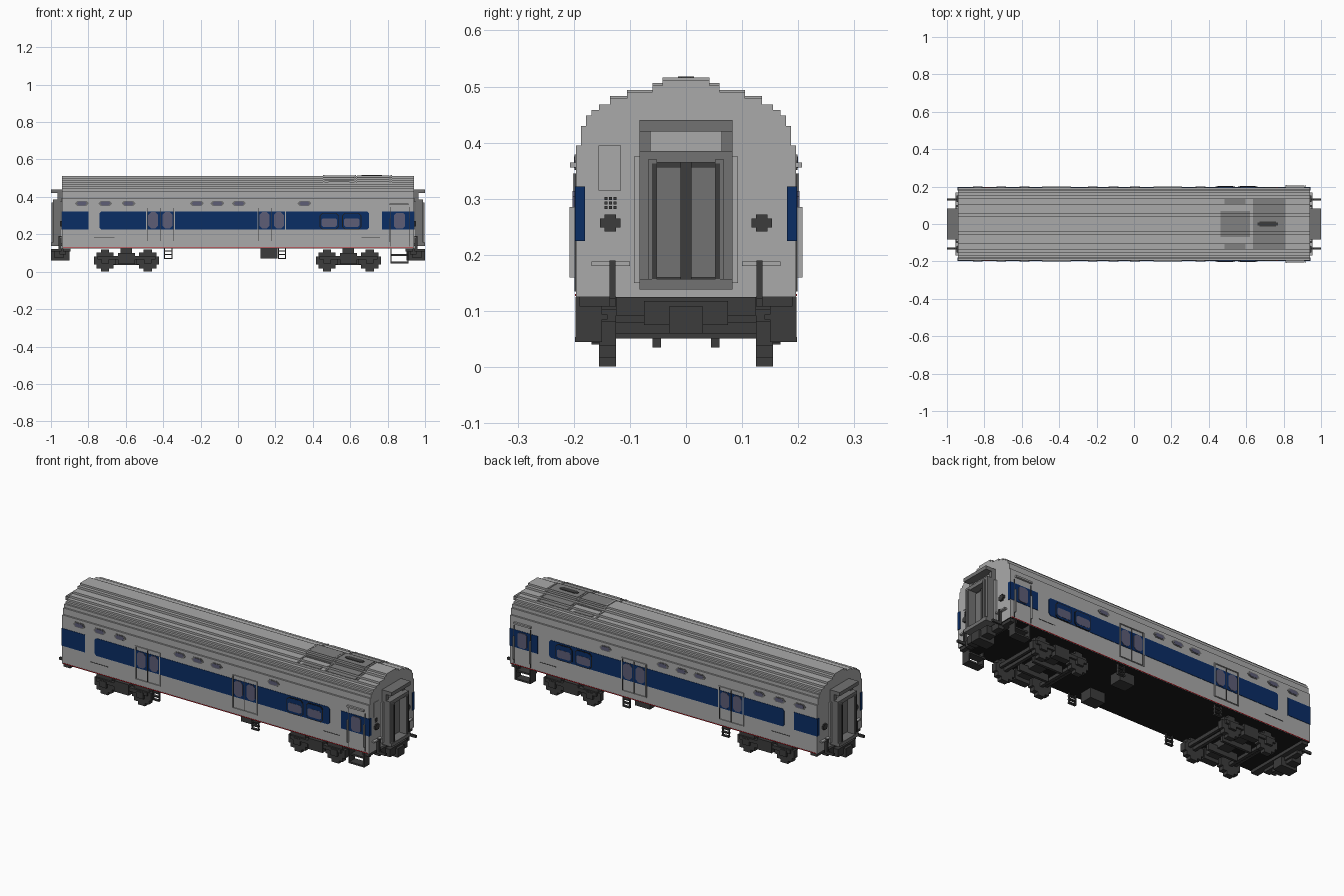
import bpy, bmesh, math

cube = bpy.data.objects.get("Cube")
if cube:
    bpy.data.objects.remove(cube, do_unlink=True)


def material(name, r, g, b):
    m = bpy.data.materials.new(name)
    m.use_nodes = True
    m.diffuse_color = (r, g, b, 1)
    m.node_tree.nodes["Principled BSDF"].inputs["Base Color"].default_value = (r, g, b, 1)
    return m


LIGHT = material("light grey", 0.40, 0.40, 0.40)
MID = material("mid grey", 0.17, 0.17, 0.17)
ROOF = material("roof panel grey", 0.22, 0.22, 0.22)
DARK = material("dark grey", 0.045, 0.045, 0.045)
BLACK = material("black", 0.011, 0.011, 0.011)
BLUE = material("deep blue", 0.003, 0.026, 0.13)
GLASS = material("violet glass", 0.11, 0.11, 0.18)
RED = material("red", 0.55, 0.005, 0.01)


def finish(name, bm, mats):
    bmesh.ops.recalc_face_normals(bm, faces=bm.faces)
    me = bpy.data.meshes.new(name)
    bm.to_mesh(me)
    bm.free()
    for m in mats:
        me.materials.append(m)
    ob = bpy.data.objects.new(name, me)
    bpy.context.collection.objects.link(ob)
    return ob


def add_prism(bm, pts, a, b, axis):
    """Extrude an outline from a to b; outline is (y,z) for x, (x,z) for y."""
    place = (lambda p, t: (t, p[0], p[1])) if axis == "x" else (lambda p, t: (p[0], t, p[1]))
    lo = [bm.verts.new(place(p, a)) for p in pts]
    hi = [bm.verts.new(place(p, b)) for p in pts]
    bm.faces.new(lo)
    bm.faces.new(hi[::-1])
    for i in range(len(pts)):
        j = (i + 1) % len(pts)
        bm.faces.new((lo[i], lo[j], hi[j], hi[i]))


def rect(u0, u1, v0, v1, c=0.0):
    """Rectangle outline with optional cut corners."""
    if not c:
        return [(u0, v0), (u1, v0), (u1, v1), (u0, v1)]
    return [(u0 + c, v0), (u1 - c, v0), (u1, v0 + c), (u1, v1 - c),
            (u1 - c, v1), (u0 + c, v1), (u0, v1 - c), (u0, v0 + c)]


def boxes(name, mat, items, flip_x=False, flip_y=False):
    """Joined boxes (x0,x1,y0,y1,z0,z1), repeated across the centre lines."""
    bm = bmesh.new()
    for x0, x1, y0, y1, z0, z1 in items:
        for sx in ((1, -1) if flip_x else (1,)):
            for sy in ((1, -1) if flip_y else (1,)):
                add_prism(bm, rect(sy * y0, sy * y1, z0, z1), sx * x0, sx * x1, "x")
    return finish(name, bm, [mat])


def plates(name, mat, outlines, y0, y1):
    """Flat outlines laid on both long sides."""
    bm = bmesh.new()
    for pts in outlines:
        for s in (1, -1):
            add_prism(bm, pts, s * y0, s * y1, "y")
    return finish(name, bm, [mat])


# Body shell with stepped roof
STEPS = [(0.196, 0.395), (0.187, 0.430), (0.178, 0.448), (0.168, 0.458), (0.155, 0.468),
         (0.135, 0.479), (0.105, 0.490), (0.060, 0.502), (0.042, 0.512)]


def roof_half(limit, lift):
    out, base = [], None
    for y, z in STEPS:
        if base is not None and y < limit:
            if not out:
                out.append((limit, base + lift))
            out += [(y, base + lift), (y, z + lift)]
        base = z
    return out


half = [(0.196, 0.125), (0.196, 0.395)] + roof_half(0.196, 0)
half = [p for i, p in enumerate(half) if i == 0 or p != half[i - 1]]
bm = bmesh.new()
add_prism(bm, half + [(-y, z) for y, z in reversed(half)], -0.94, 0.94, "x")
body = finish("body_shell", bm, [LIGHT, BLACK])
for f in body.data.polygons:
    f.material_index = 1 if f.normal.z < -0.5 else 0

# Roof equipment panels
for name, x0, x1, w in (("roof_panel_inner", 0.46, 0.62, 0.07), ("roof_panel_outer", 0.635, 0.81, 0.134)):
    bm = bmesh.new()
    top = roof_half(w, 0.003)
    add_prism(bm, [(w, 0.46)] + top + [(-y, z) for y, z in reversed(top)] + [(-w, 0.46)], x0, x1, "x")
    finish(name, bm, [ROOF])
boxes("roof_vents", ROOF, [(0.485, 0.595, 0.108, 0.134, 0.47, 0.482)], flip_y=True)
boxes("roof_exhaust", DARK, [(0.67, 0.76, -0.014, 0.014, 0.50, 0.518), (0.66, 0.77, -0.008, 0.008, 0.50, 0.518)])
boxes("roof_ribs", LIGHT, [(x, x + 0.008, a, b, 0.46, z) for x in (0.455, 0.623, 0.815)
                           for a, b, z in ((-0.042, 0.042, 0.516), (0.042, 0.06, 0.506), (-0.06, -0.042, 0.506),
                                           (0.06, 0.105, 0.494), (-0.105, -0.06, 0.494),
                                           (0.105, 0.135, 0.483), (-0.135, -0.105, 0.483))])

# Blue side band, wrapped round the corners
plates("side_band", BLUE, [rect(-0.941, -0.80, 0.225, 0.322), rect(-0.74, 0.70, 0.225, 0.322, 0.01),
                           rect(0.77, 0.941, 0.225, 0.322)], 0.19, 0.198)
boxes("corner_band", BLUE, [(0.935, 0.943, 0.18, 0.198, 0.225, 0.322)], True, True)

# Sliding doors
doors = (-0.415, 0.18)
frames, glass, seams = [], [], []
for c in doors:
    frames += [rect(c - 0.077, c - 0.072, 0.16, 0.345), rect(c + 0.072, c + 0.077, 0.16, 0.345),
               rect(c - 0.072, c + 0.072, 0.341, 0.345), rect(c - 0.072, c + 0.072, 0.16, 0.164)]
    glass += [rect(c - 0.065, c - 0.012, 0.232, 0.318, 0.014), rect(c + 0.012, c + 0.065, 0.232, 0.318, 0.014)]
    seams += [rect(c - 0.0015, c + 0.0015, 0.164, 0.341)]
    seams += [rect(c - 0.0725, c - 0.070, 0.164, 0.341), rect(c + 0.070, c + 0.0725, 0.164, 0.341)]
plates("door_frames", LIGHT, frames, 0.19, 0.201)
plates("door_windows", GLASS, glass, 0.19, 0.200)
plates("door_seams", DARK, seams, 0.19, 0.1995)

# Passenger windows and end door window
wide = ((0.437, 0.540), (0.557, 0.660))
plates("window_frames", BLACK, [rect(a, b, 0.225, 0.314, 0.014) for a, b in wide], 0.19, 0.2)
plates("window_surrounds", BLUE, [rect(a + 0.004, b - 0.004, 0.229, 0.310, 0.012) for a, b in wide], 0.19, 0.201)
plates("window_panes", GLASS, [rect(a + 0.010, b - 0.010, 0.240, 0.285, 0.008) for a, b in wide]
       + [rect(0.835, 0.892, 0.232, 0.314, 0.01)], 0.19, 0.202)
plates("end_door_seams", DARK, [rect(x, x + 0.003, 0.135, 0.345) for x in (0.812, 0.915)], 0.19, 0.199)

# Small upper windows
small = (-0.835, -0.71, -0.585, -0.22, -0.11, 0.005, 0.355)
plates("upper_window_frames", MID, [rect(x - 0.036, x + 0.036, 0.351, 0.379, 0.012) for x in small], 0.19, 0.1985)
plates("upper_window_panes", GLASS, [rect(x - 0.026, x + 0.026, 0.355, 0.375, 0.008) for x in small], 0.19, 0.200)

# Sill line, side handrails and louvre marks
plates("sill_line", RED, [rect(-0.935, 0.935, 0.127, 0.1305)], 0.19, 0.1975)
boxes("handrails", LIGHT, [(0.81, 0.912, 0.195, 0.207, 0.356, 0.365), (0.811, 0.816, 0.195, 0.208, 0.16, 0.285),
                           (0.913, 0.918, 0.195, 0.208, 0.16, 0.285)], flip_y=True)
plates("side_slots", DARK, [rect(-0.77, -0.66, 0.180, 0.183), rect(0.66, 0.76, 0.180, 0.183)], 0.19, 0.1975)

# End gangways
boxes("gangway_frame", MID, [(0.94, 0.99, 0.062, 0.083, 0.138, 0.385), (0.94, 0.997, 0.052, 0.068, 0.15, 0.37),
                             (0.94, 0.99, 0, 0.083, 0.365, 0.385), (0.94, 1.0, 0, 0.083, 0.138, 0.157),
                             (0.94, 0.965, 0.063, 0.083, 0.385, 0.44), (0.94, 1.0, 0, 0.083, 0.42, 0.44)], True, True)
boxes("gangway_opening", DARK, [(0.94, 0.948, -0.062, 0.062, 0.157, 0.365), (0.94, 0.956, -0.01, 0.01, 0.157, 0.365),
                                (0.955, 0.998, 0.053, 0.061, 0.157, 0.363),
                                (0.955, 0.998, -0.061, -0.053, 0.157, 0.363)], True)
boxes("gangway_doors", MID, [(0.94, 0.953, 0.01, 0.053, 0.16, 0.357)], True, True)
boxes("gangway_header", LIGHT, [(0.94, 0.955, -0.063, 0.063, 0.385, 0.42)], True)
boxes("gangway_trim", LIGHT, [(0.94, 0.952, 0.083, 0.093, 0.15, 0.375)], True, True)

# End wall fittings
boxes("end_lamps", DARK, [(0.94, 0.950, 0.117, 0.153, 0.249, 0.265), (0.94, 0.950, 0.125, 0.145, 0.242, 0.272)],
      True, True)
boxes("end_panels", LIGHT, [(0.94, 0.943, -0.156, -0.116, 0.315, 0.395)], True)
boxes("end_grille", DARK, [(0.94, 0.943, -0.145 + 0.008 * i, -0.140 + 0.008 * i, 0.282 + 0.008 * j, 0.287 + 0.008 * j)
                           for i in range(3) for j in range(3)], True)
boxes("end_brackets", LIGHT, [(0.94, 0.955, 0.10, 0.168, 0.180, 0.188)], True, True)
boxes("end_hoses", DARK, [(0.945, 0.96, 0.126, 0.136, 0.12, 0.19), (0.945, 1.0, 0.126, 0.136, 0.108, 0.122)],
      True, True)
boxes("coupler", DARK, [(0.90, 1.0, -0.03, 0.03, 0.06, 0.108), (0.93, 0.985, -0.075, 0.075, 0.075, 0.118),
                        (0.92, 0.955, -0.125, 0.125, 0.092, 0.125)], True)
boxes("end_beam", DARK, [(0.895, 0.935, -0.19, 0.19, 0.108, 0.125)], True)

# Boarding steps and ladders
steps = [(0.815, 0.822, 0.15, 0.197, 0.045, 0.125), (0.905, 0.912, 0.15, 0.197, 0.045, 0.125),
         (0.815, 0.912, 0.15, 0.198, 0.045, 0.054), (0.815, 0.912, 0.14, 0.185, 0.085, 0.094)]
boxes("boarding_steps", DARK, steps, flip_y=True)
ladders = []
for x in (-0.373, 0.235):
    ladders += [(x + d, x + d + 0.005, 0.177, 0.187, 0.068, 0.126) for d in (-0.022, 0.017)]
    ladders += [(x - 0.022, x + 0.022, 0.175, 0.19, z, z + 0.006) for z in (0.068, 0.088, 0.108)]
boxes("ladders", DARK, ladders, flip_y=True)
boxes("underfloor_boxes", DARK, [(0.12, 0.21, 0.075, 0.145, 0.070, 0.126)], flip_y=True)

# Bogies
OCT = [(0.02, 0.06), (0.04, 0.06), (0.04, 0.04), (0.06, 0.04), (0.06, 0.02)]
quarter = [(0.0593, 0.022), (0.046, 0.022), (0.046, 0.043), (0.022, 0.043), (0.022, 0.0593)]
ring = quarter + [(-x, z) for x, z in reversed(quarter)]
ring += [(x, -z) for x, z in reversed(ring)]
for label, centre in (("rear", -0.597), ("forward", 0.59)):
    bm = bmesh.new()
    parts = []
    for d in (-0.114, 0.114):
        x = centre + d
        for s in (1, -1):
            add_prism(bm, [(x + u, 0.06 + v) for u, v in ring], s * 0.125, s * 0.155, "y")
        parts += [(x - 0.009, x + 0.009, -0.13, 0.13, 0.051, 0.069),
                  (x - 0.02, x + 0.02, 0.15, 0.168, 0.043, 0.078), (x - 0.02, x + 0.02, -0.168, -0.15, 0.043, 0.078)]
    finish(label + "_wheels", bm, [DARK])
    for s in (1, -1):
        parts += [(centre - 0.155, centre + 0.155, s * 0.14, s * 0.165, 0.065, 0.085),
                  (centre - 0.045, centre + 0.045, s * 0.13, s * 0.168, 0.04, 0.10),
                  (centre - 0.09, centre + 0.09, s * 0.045, s * 0.06, 0.035, 0.075)]
    parts += [(centre - 0.035, centre + 0.035, -0.15, 0.15, 0.06, 0.10),
              (centre - 0.03, centre + 0.03, -0.03, 0.03, 0.09, 0.126),
              (centre - 0.15, centre - 0.135, -0.15, 0.15, 0.06, 0.08),
              (centre + 0.135, centre + 0.15, -0.15, 0.15, 0.06, 0.08)]
    boxes(label + "_bogie_frame", DARK, parts)
